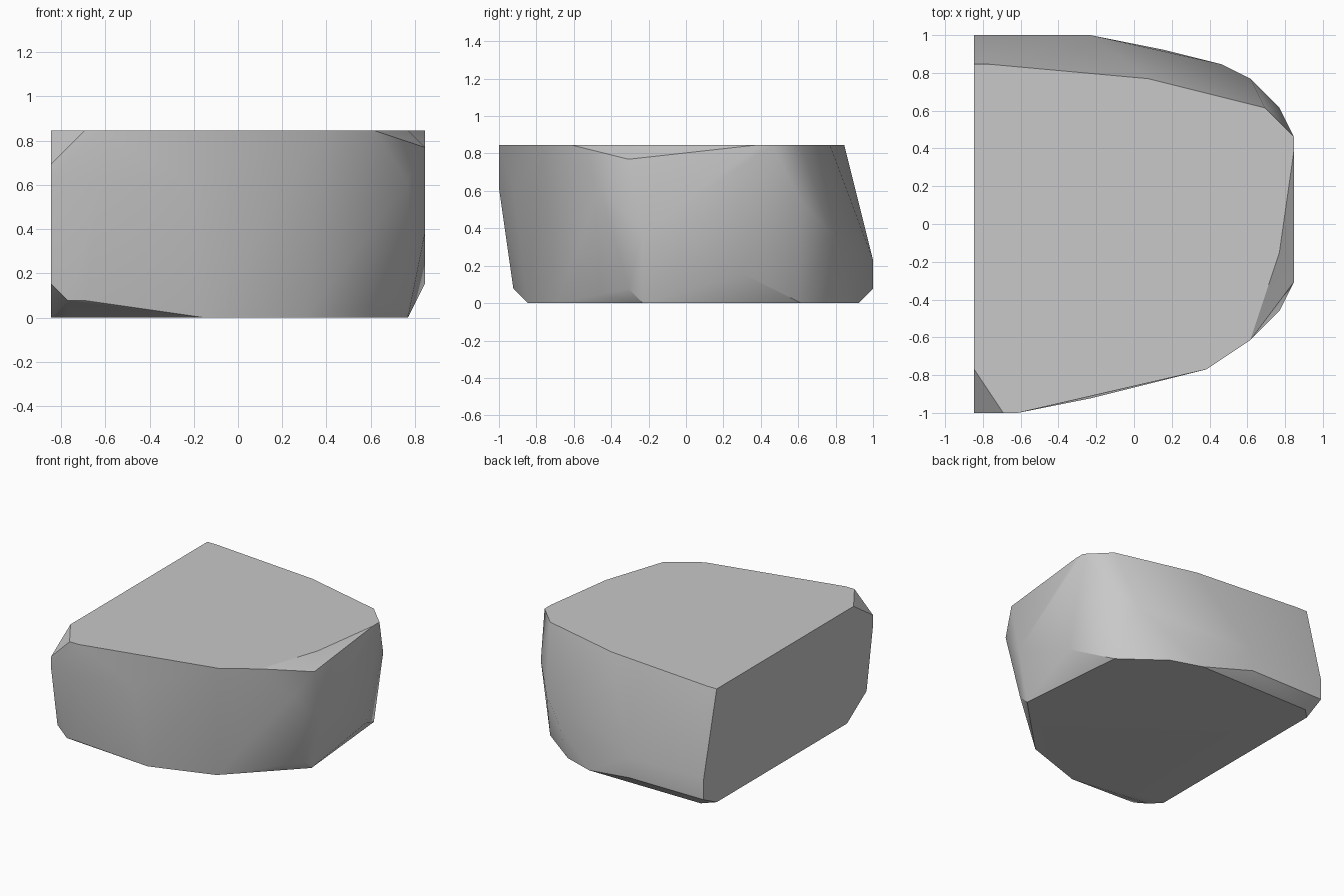
import bpy
import bmesh
import math

# Remove the default cube
default_cube = bpy.data.objects.get("Cube")
if default_cube:
    bpy.data.objects.remove(default_cube, do_unlink=True)

UNIT = 1 / 13  # the corners of the stone sit on a regular lattice


def make_material(name, value):
    """One plain grey material for viewport and render."""
    colour = (value, value, value, 1)
    material = bpy.data.materials.new(name)
    material.use_nodes = True
    material.diffuse_color = colour
    for node in material.node_tree.nodes:
        if node.type == 'BSDF_PRINCIPLED':
            node.inputs["Base Color"].default_value = colour
            node.inputs["Roughness"].default_value = 0.9
    return material


def at_height(outline, height):
    """Lift a flat outline to one lattice height."""
    return [(x, y, height) for x, y in outline]


def make_hull(name, corners, material):
    """Wrap lattice corners in a convex skin and merge its flat faces."""
    mesh = bpy.data.meshes.new(name)
    bm = bmesh.new()
    for corner in corners:
        bm.verts.new([value * UNIT for value in corner])
    hull = bmesh.ops.convex_hull(bm, input=bm.verts[:])
    loose = [v for v in bm.verts if not v.link_faces]
    bmesh.ops.delete(bm, geom=loose, context='VERTS')
    bmesh.ops.dissolve_limit(bm, angle_limit=math.radians(1),
                             verts=bm.verts[:], edges=bm.edges[:])
    bmesh.ops.recalc_face_normals(bm, faces=bm.faces[:])
    bm.to_mesh(mesh)
    bm.free()
    mesh.materials.append(material)
    obj = bpy.data.objects.new(name, mesh)
    bpy.context.collection.objects.link(obj)
    return obj


# Flat upper and lower outlines of the stone
top_outline = [(-11, -10), (-9, -13), (-8, -13), (5, -10), (8, -8), (10, -2),
               (11, 5), (11, 6), (9, 8), (1, 10), (-10, 11), (-11, 11)]
base_outline = [(-11, -9), (-10, -10), (-9, -10), (-2, -11), (1, -10), (4, -9),
                (10, -3), (9, 8), (5, 11), (2, 12), (-10, 12), (-11, 11)]

# Chipped corners around the front, rounded end and back
front_chips = [(-11, -13, 9), (-11, -13, 8), (-8, -13, 8), (-3, -12, 8),
               (-11, -12, 2), (-10, -12, 1), (-9, -12, 1)]
end_chips = [(10, -6, 8), (11, -4, 10), (11, -3, 5), (10, -4, 1), (11, 4, 2)]
back_chips = [(-11, 13, 1), (-11, 13, 3), (-3, 13, 1), (-3, 13, 3),
              (6, 11, 3), (8, 10, 5), (10, 8, 7)]

# Build the stone with soft shading and crisp broken edges
stone_grey = make_material("stone grey", 0.58)
corners = at_height(top_outline, 11) + at_height(base_outline, 0)
corners += front_chips + end_chips + back_chips
stone = make_hull("stone_block", corners, stone_grey)

bpy.ops.object.select_all(action='DESELECT')
stone.select_set(True)
bpy.context.view_layer.objects.active = stone
bpy.ops.object.shade_smooth_by_angle(angle=math.radians(30))
